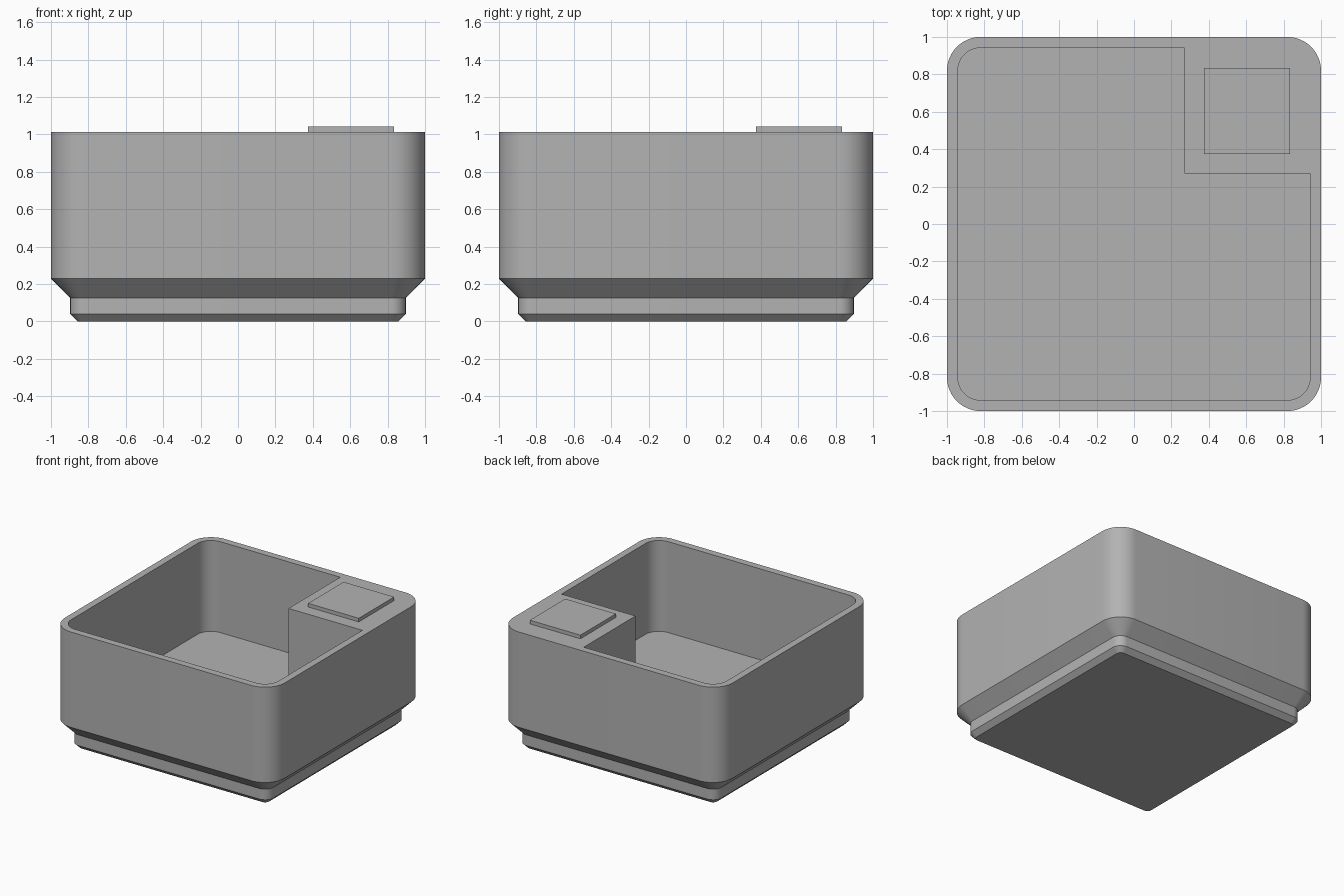
import bpy, bmesh, math

if "Cube" in bpy.data.objects:
    bpy.data.objects.remove(bpy.data.objects["Cube"])

grey = bpy.data.materials.new("light_grey")
grey.diffuse_color = (0.45, 0.45, 0.45, 1)
grey.use_nodes = True
grey.node_tree.nodes["Principled BSDF"].inputs["Base Color"].default_value = grey.diffuse_color

TOP, FLOOR = 1.012, 0.265
BLOCK = 0.27      # inner corner of the solid corner block
INNER = 0.942     # half width of the pocket


def rounded_corner(sx, sy, half, r, steps=12):
    """Arc points of one corner of a rounded square, counter-clockwise."""
    start = {(1, 1): 0, (-1, 1): 90, (-1, -1): 180, (1, -1): 270}[(sx, sy)]
    pts = []
    for i in range(steps + 1):
        a = math.radians(start + 90 * i / steps)
        pts.append((sx * (half - r) + r * math.cos(a),
                    sy * (half - r) + r * math.sin(a)))
    return pts


def rounded_square(half, r):
    return [p for s in ((1, 1), (-1, 1), (-1, -1), (1, -1))
            for p in rounded_corner(*s, half, r)]


def loft(name, rings):
    """Closed solid through a stack of (outline, z) rings."""
    bm = bmesh.new()
    loops = [[bm.verts.new((x, y, z)) for x, y in outline] for outline, z in rings]
    n = len(loops[0])
    for low, high in zip(loops, loops[1:]):
        for i in range(n):
            j = (i + 1) % n
            bm.faces.new((low[i], low[j], high[j], high[i]))
    bm.faces.new(loops[0][::-1])
    bm.faces.new(loops[-1])
    mesh = bpy.data.meshes.new(name)
    bm.to_mesh(mesh)
    bm.free()
    mesh.materials.append(grey)
    obj = bpy.data.objects.new(name, mesh)
    bpy.context.collection.objects.link(obj)
    return obj


# Outer shell with stepped, chamfered foot: (half width, corner radius, z)
profile = [(0.858, 0.038, 0), (0.897, 0.077, 0.039), (0.897, 0.077, 0.126),
           (1.0, 0.18, 0.229), (1.0, 0.18, TOP)]
bin_body = loft("bin_body", [(rounded_square(h, r), z) for h, r, z in profile])

# L-shaped pocket, leaving a solid block in the back right corner
pocket = [(BLOCK, BLOCK), (BLOCK, INNER)]
for s in ((-1, 1), (-1, -1), (1, -1)):
    pocket += rounded_corner(*s, INNER, 0.122)
pocket.append((INNER, BLOCK))
cutter = loft("pocket_cutter", [(pocket, FLOOR), (pocket, 1.3)])
cutter.hide_render = True

cut = bin_body.modifiers.new("pocket", "BOOLEAN")
cut.operation = "DIFFERENCE"
cut.solver = "EXACT"
cut.object = cutter
bpy.context.view_layer.objects.active = bin_body
bin_body.select_set(True)
bpy.ops.object.modifier_apply(modifier=cut.name)
bpy.data.objects.remove(cutter)
bpy.ops.object.shade_smooth_by_angle(angle=math.radians(30))

# Raised square plate on the corner block
lo, hi = 0.375, 0.835
square = [(lo, lo), (hi, lo), (hi, hi), (lo, hi)]
loft("corner_plate", [(square, TOP - 0.01), (square, 1.042)])
